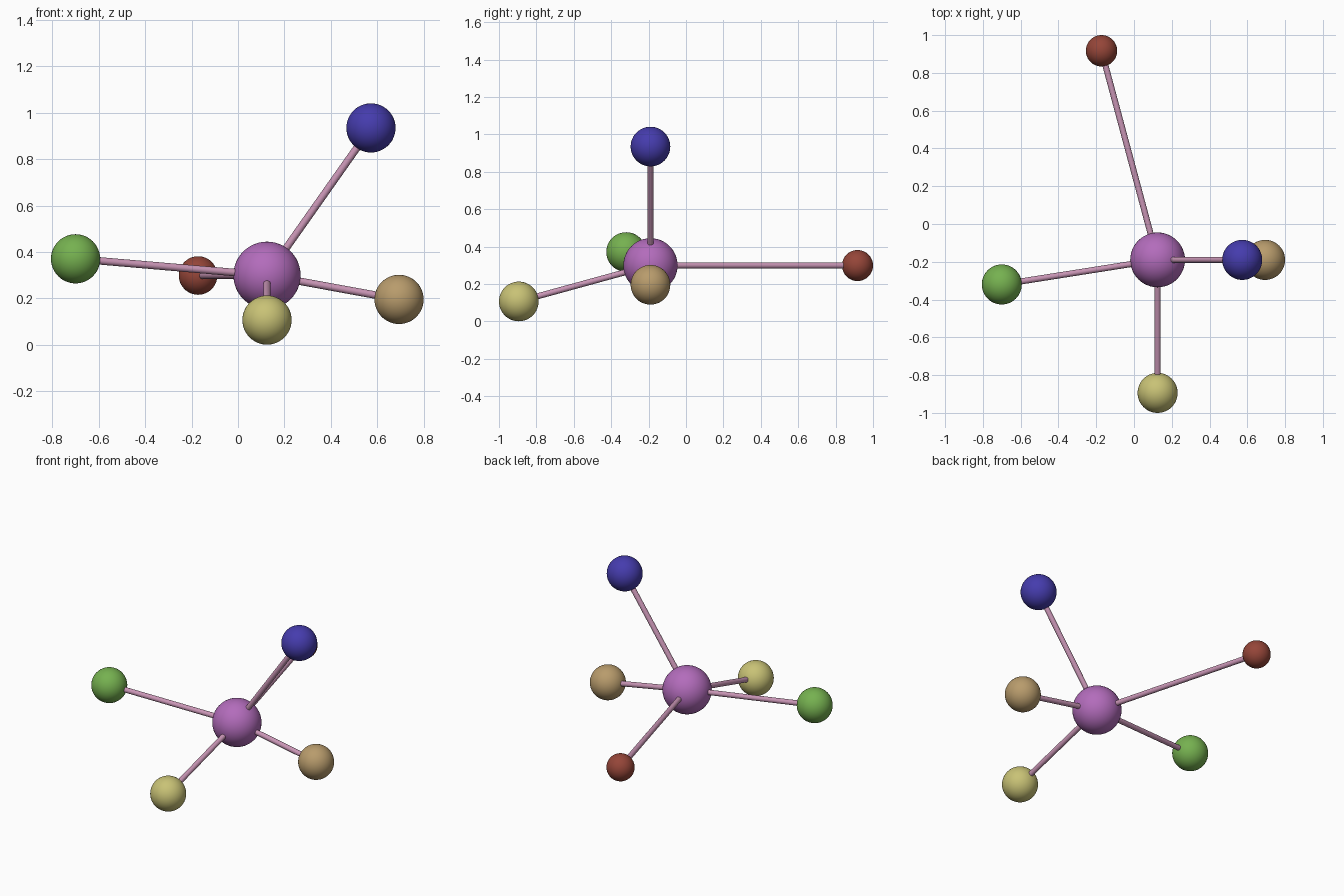
import bpy
from mathutils import Vector

if "Cube" in bpy.data.objects:
    bpy.data.objects.remove(bpy.data.objects["Cube"])


def material(name, rgb):
    mat = bpy.data.materials.new(name)
    mat.diffuse_color = (*rgb, 1)
    mat.use_nodes = True
    mat.node_tree.nodes["Principled BSDF"].inputs["Base Color"].default_value = mat.diffuse_color
    return mat


def ball(name, centre, radius, mat):
    bpy.ops.mesh.primitive_uv_sphere_add(segments=48, ring_count=24, radius=radius, location=centre)
    obj = bpy.context.object
    obj.name = name
    obj.data.materials.append(mat)
    bpy.ops.object.shade_smooth()


def rod(name, start, end, radius, mat):
    start, end = Vector(start), Vector(end)
    axis = end - start
    bpy.ops.mesh.primitive_cylinder_add(vertices=24, radius=radius, depth=axis.length,
                                        location=(start + end) / 2)
    obj = bpy.context.object
    obj.name = name
    obj.rotation_euler = axis.to_track_quat('Z', 'Y').to_euler()
    obj.data.materials.append(mat)
    bpy.ops.object.shade_smooth_by_angle()


CENTRE = (0.125, -0.19, 0.30)
rod_mat = material("rod_pink", (0.58, 0.30, 0.46))

# Central ball
ball("central_ball", CENTRE, 0.145, material("purple", (0.45, 0.15, 0.50)))

# Outer balls, each joined to the centre by a rod: name, position, radius, colour
OUTER = [
    ("blue", (0.573, -0.19, 0.935), 0.106, (0.06, 0.045, 0.42)),
    ("green", (-0.70, -0.32, 0.371), 0.106, (0.18, 0.44, 0.08)),
    ("tan", (0.694, -0.19, 0.196), 0.106, (0.48, 0.33, 0.15)),
    ("yellow", (0.125, -0.894, 0.107), 0.106, (0.58, 0.54, 0.18)),
    ("red", (-0.172, 0.917, 0.299), 0.083, (0.30, 0.06, 0.04)),
]
for name, pos, radius, rgb in OUTER:
    ball(name + "_ball", pos, radius, material(name, rgb))
    rod(name + "_rod", CENTRE, pos, 0.016, rod_mat)
